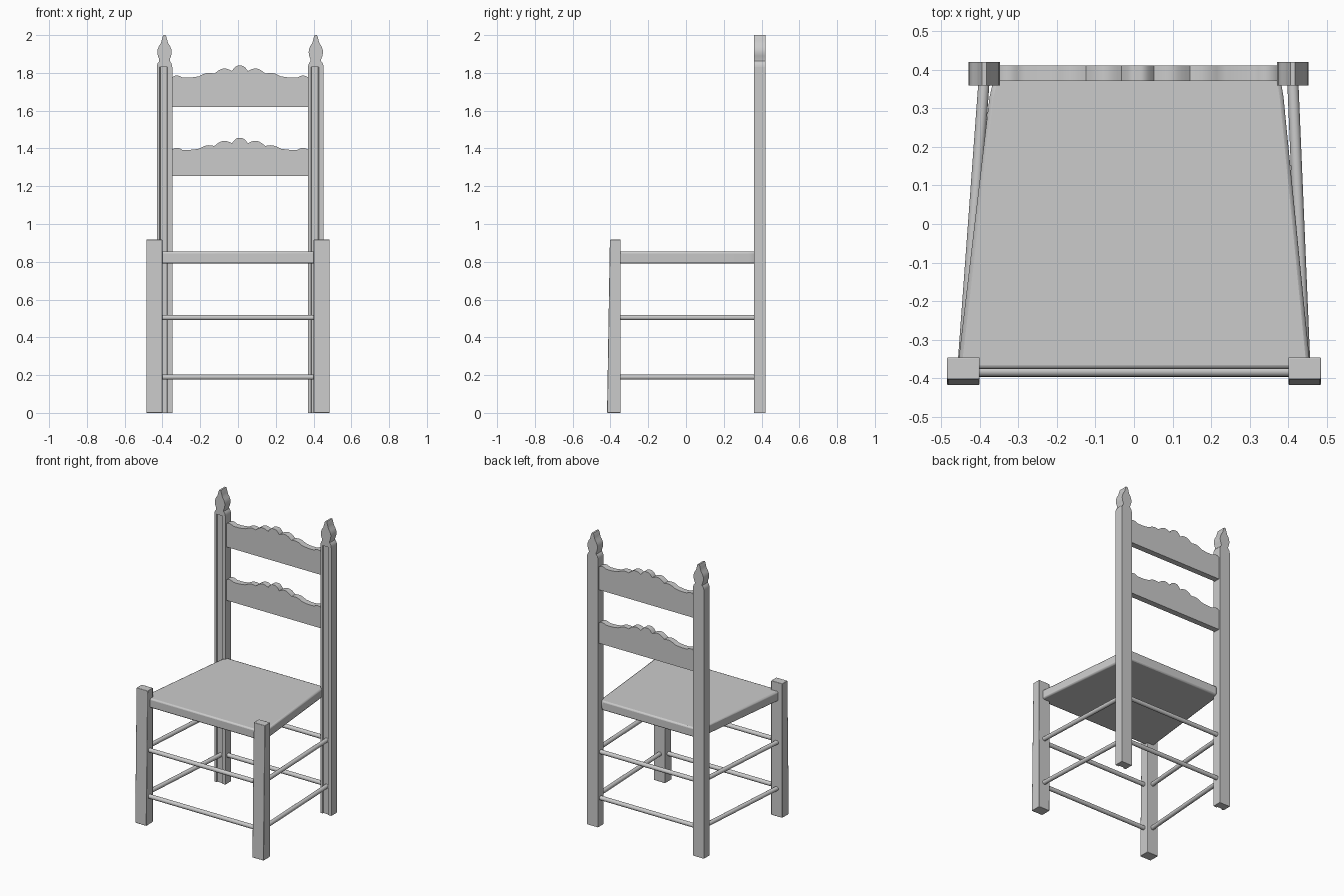
import bpy, bmesh, math
from mathutils import Vector

if "Cube" in bpy.data.objects:
    bpy.data.objects.remove(bpy.data.objects["Cube"])


def finish(bm, name, bevel=0.0):
    bmesh.ops.recalc_face_normals(bm, faces=bm.faces)
    me = bpy.data.meshes.new(name)
    bm.to_mesh(me)
    bm.free()
    ob = bpy.data.objects.new(name, me)
    bpy.context.collection.objects.link(ob)
    if bevel:
        m = ob.modifiers.new("bevel", "BEVEL")
        m.width, m.segments, m.limit_method = bevel, 2, "ANGLE"
        m.angle_limit = math.radians(50)
    bpy.context.view_layer.objects.active = ob
    bpy.ops.object.select_all(action="DESELECT")
    ob.select_set(True)
    bpy.ops.object.shade_smooth_by_angle(angle=math.radians(30))
    return ob


def extrude(name, points, direction, bevel=0.0):
    """Extrude a closed flat outline along a direction."""
    bm = bmesh.new()
    face = bm.faces.new([bm.verts.new(p) for p in points])
    new = bmesh.ops.extrude_face_region(bm, geom=[face])["geom"]
    bmesh.ops.translate(bm, vec=direction,
                        verts=[v for v in new if isinstance(v, bmesh.types.BMVert)])
    # keep the starting cap so the solid is closed
    if all(len(v.link_faces) < 3 for v in bm.verts):
        bmesh.ops.holes_fill(bm, edges=bm.edges)
    return finish(bm, name, bevel)


def rod(name, a, b, radius):
    a, b = Vector(a), Vector(b)
    bm = bmesh.new()
    bmesh.ops.create_cone(bm, cap_ends=True, segments=16, radius1=radius,
                          radius2=radius, depth=(b - a).length)
    bmesh.ops.rotate(bm, matrix=(b - a).to_track_quat("Z", "Y").to_matrix(), verts=bm.verts)
    bmesh.ops.translate(bm, vec=(a + b) / 2, verts=bm.verts)
    return finish(bm, name)


BACK = {"left": -0.389, "right": 0.412}
FRONT = {"left": -0.443, "right": 0.443}

# back posts: shaft with a shallow front groove, topped by a fretted finial
finial = [(.041, 1.83), (.040, 1.84), (.036, 1.852), (.028, 1.862), (.028, 1.872),
          (.035, 1.89), (.038, 1.91), (.036, 1.925), (.029, 1.943), (.019, 1.957),
          (.015, 1.972), (.009, 1.993), (.006, 2.0)]
groove = [(-.041, .36), (-.026, .36), (-.022, .368), (.012, .368), (.016, .36),
          (.041, .36), (.041, .421), (-.041, .421)]
for side, cx in BACK.items():
    extrude("back_post_" + side, [(cx + x, y, 0) for x, y in groove], (0, 0, 1.83))
    outline = [(cx + w, .36, z) for w, z in finial]
    outline += [(cx - w, .36, z) for w, z in reversed(finial)]
    extrude("finial_" + side, outline, (0, .061, 0))

# front legs, leaning slightly at the front face
for side, cx in FRONT.items():
    outline = [(cx - .0425, -.418, 0), (cx - .0425, -.346, 0),
               (cx - .0425, -.346, .917), (cx - .0425, -.403, .917)]
    extrude("front_leg_" + side, outline, (.085, 0, 0), .003)

# scalloped back slats: arcs given as (start x, start z, end x, end z, rise)
arcs = [(0, .20, .042, .172, .010), (.042, .172, .135, .158, .020),
        (.135, .158, .215, .144, .010), (.215, .144, .305, .138, -.003),
        (.305, .138, .365, .136, .011)]
half = []
for x0, z0, x1, z1, rise in arcs:
    for i in range(8):
        t = i / 8
        half.append((x0 + (x1 - x0) * t, z0 + (z1 - z0) * t + rise * math.sin(math.pi * t)))
half.append((.365, .134))
for name, bottom, base in (("upper_slat", 1.62, 1.638), ("lower_slat", 1.255, 1.255)):
    top = [(-x, z) for x, z in reversed(half[1:])] + half
    outline = [(.01 + x, .371, base + z) for x, z in top]
    outline += [(.375, .371, bottom), (-.355, .371, bottom)]
    extrude(name, outline, (0, .041, 0))

# solid seat with rounded edges and clipped back corners
seat = [(-.458, -.376), (.458, -.376), (.388, .33), (.383, .36), (.365, .39),
        (-.348, .39), (-.368, .36), (-.375, .33)]
extrude("seat", [(x, y, .79) for x, y in seat], (0, 0, .065), .010)

# two stretchers on each of the four sides
for label, z in (("low_stretcher", .19), ("high_stretcher", .505)):
    rod("front_" + label, (-.42, -.382, z), (.42, -.382, z), .0145)
    rod("back_" + label, (-.37, .39, z), (.385, .39, z), .0145)
    for side in BACK:
        rod(side + "_" + label, (FRONT[side], -.36, z), (BACK[side], .375, z), .0145)
